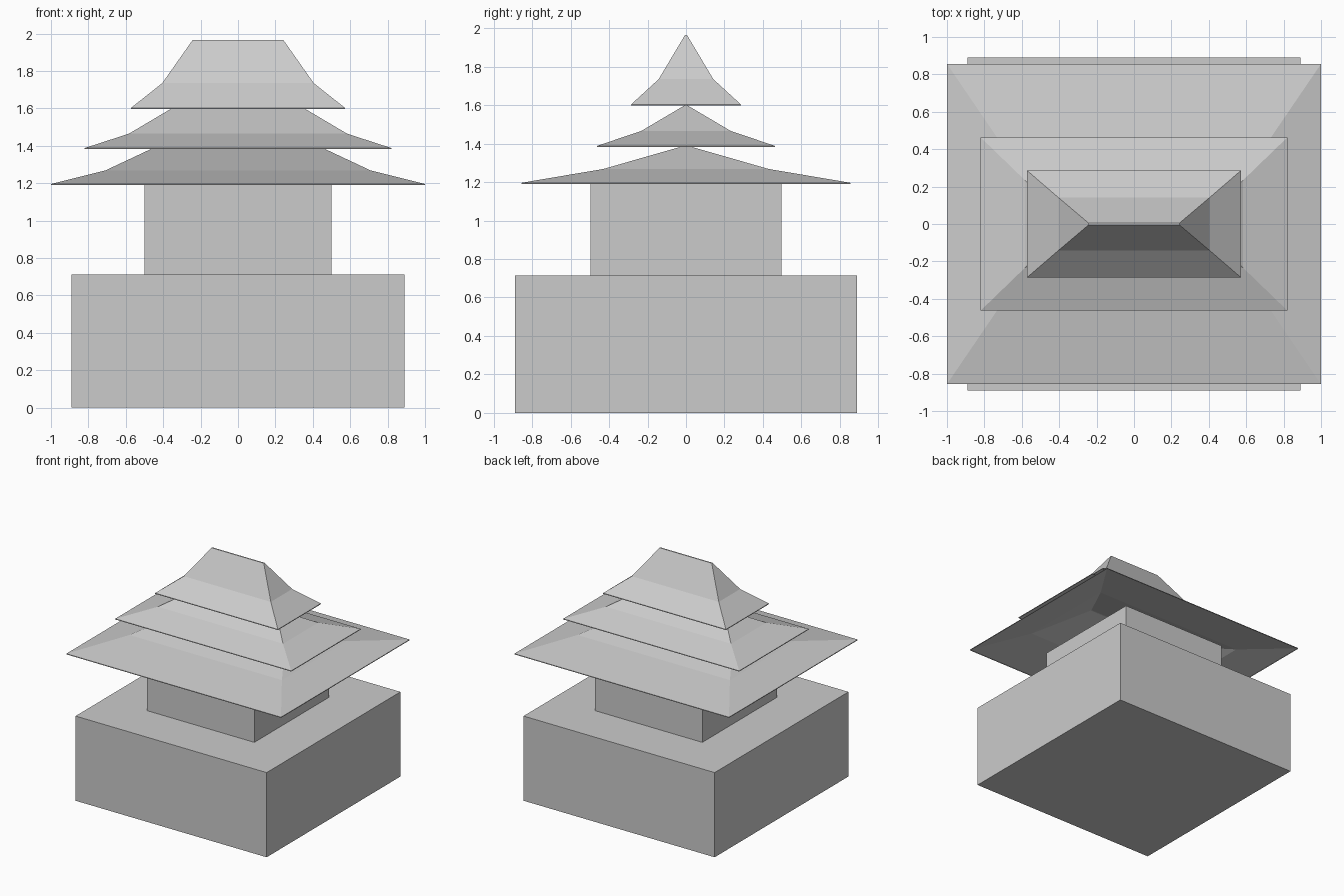
import bpy, bmesh

if "Cube" in bpy.data.objects:
    bpy.data.objects.remove(bpy.data.objects["Cube"])


def box(name, half_x, half_y, z0, z1):
    bpy.ops.mesh.primitive_cube_add(size=1, location=(0, 0, (z0 + z1) / 2))
    ob = bpy.context.object
    ob.name = name
    ob.scale = (half_x * 2, half_y * 2, z1 - z0)


def roof(name, rings):
    """Open-bottomed hipped roof lofted through (half_x, half_y, z) rings."""
    bm = bmesh.new()
    loops = [[bm.verts.new((sx * x, sy * y, z))
              for sx, sy in ((-1, -1), (1, -1), (1, 1), (-1, 1))]
             for x, y, z in rings]
    for low, high in zip(loops, loops[1:]):
        for i in range(4):
            j = (i + 1) % 4
            bm.faces.new((low[i], low[j], high[j], high[i]))
    bm.faces.new(loops[-1])  # narrow ridge cap
    mesh = bpy.data.meshes.new(name)
    bm.to_mesh(mesh)
    bm.free()
    ob = bpy.data.objects.new(name, mesh)
    bpy.context.collection.objects.link(ob)
    # thin roof sheet, thickened inwards
    mod = ob.modifiers.new("thickness", 'SOLIDIFY')
    mod.thickness = 0.004
    mod.offset = -1


# plinth and walls
box("base_block", 0.89, 0.89, 0, 0.713)
box("upper_walls", 0.5, 0.497, 0.713, 1.19)

# three stacked flared roofs: eave rim, eave, bend, ridge
roof("lower_roof", [(1.0, 0.856, 1.19), (1.0, 0.856, 1.196),
                    (0.71, 0.43, 1.268), (0.45, 0.005, 1.39)])
roof("middle_roof", [(0.82, 0.463, 1.382), (0.82, 0.463, 1.388),
                     (0.583, 0.234, 1.465), (0.355, 0.005, 1.60)])
roof("top_roof", [(0.572, 0.286, 1.597), (0.572, 0.286, 1.603),
                  (0.405, 0.142, 1.735), (0.243, 0.005, 1.965)])
